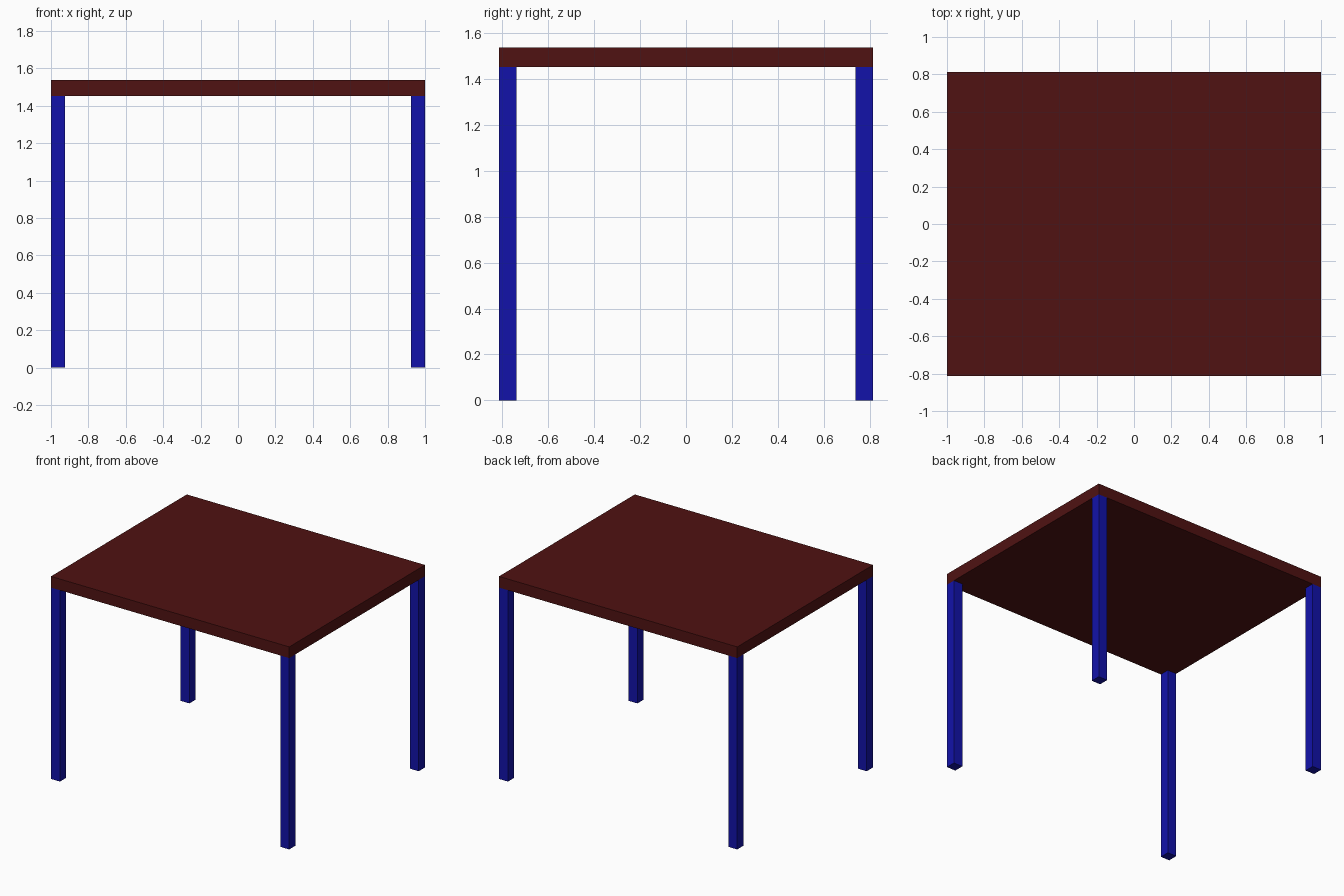
import bpy

if "Cube" in bpy.data.objects:
    bpy.data.objects.remove(bpy.data.objects["Cube"])

HALF_X, HALF_Y = 1.0, 0.814
TOP_Z, UNDER_Z = 1.537, 1.452
LEG = 0.075


def material(name, color):
    mat = bpy.data.materials.new(name)
    mat.diffuse_color = (*color, 1.0)
    mat.use_nodes = True
    mat.node_tree.nodes["Principled BSDF"].inputs["Base Color"].default_value = mat.diffuse_color
    return mat


def box(name, center, size, mat):
    bpy.ops.mesh.primitive_cube_add(size=1, location=center)
    obj = bpy.context.object
    obj.name = name
    obj.scale = size
    bpy.ops.object.transform_apply(location=False, rotation=False, scale=True)
    obj.data.materials.append(mat)
    return obj


red = material("dark_red", (0.08, 0.006, 0.006))
blue = material("blue", (0.006, 0.006, 0.4))

# Table top
box("table_top", (0, 0, (TOP_Z + UNDER_Z) / 2),
    (2 * HALF_X, 2 * HALF_Y, TOP_Z - UNDER_Z), red)

# Square legs flush with the corners
for side, sx in (("left", -1), ("right", 1)):
    for end, sy in (("front", -1), ("back", 1)):
        box(f"{end}_{side}_leg",
            (sx * (HALF_X - LEG / 2), sy * (HALF_Y - LEG / 2), UNDER_Z / 2),
            (LEG, LEG, UNDER_Z), blue)
